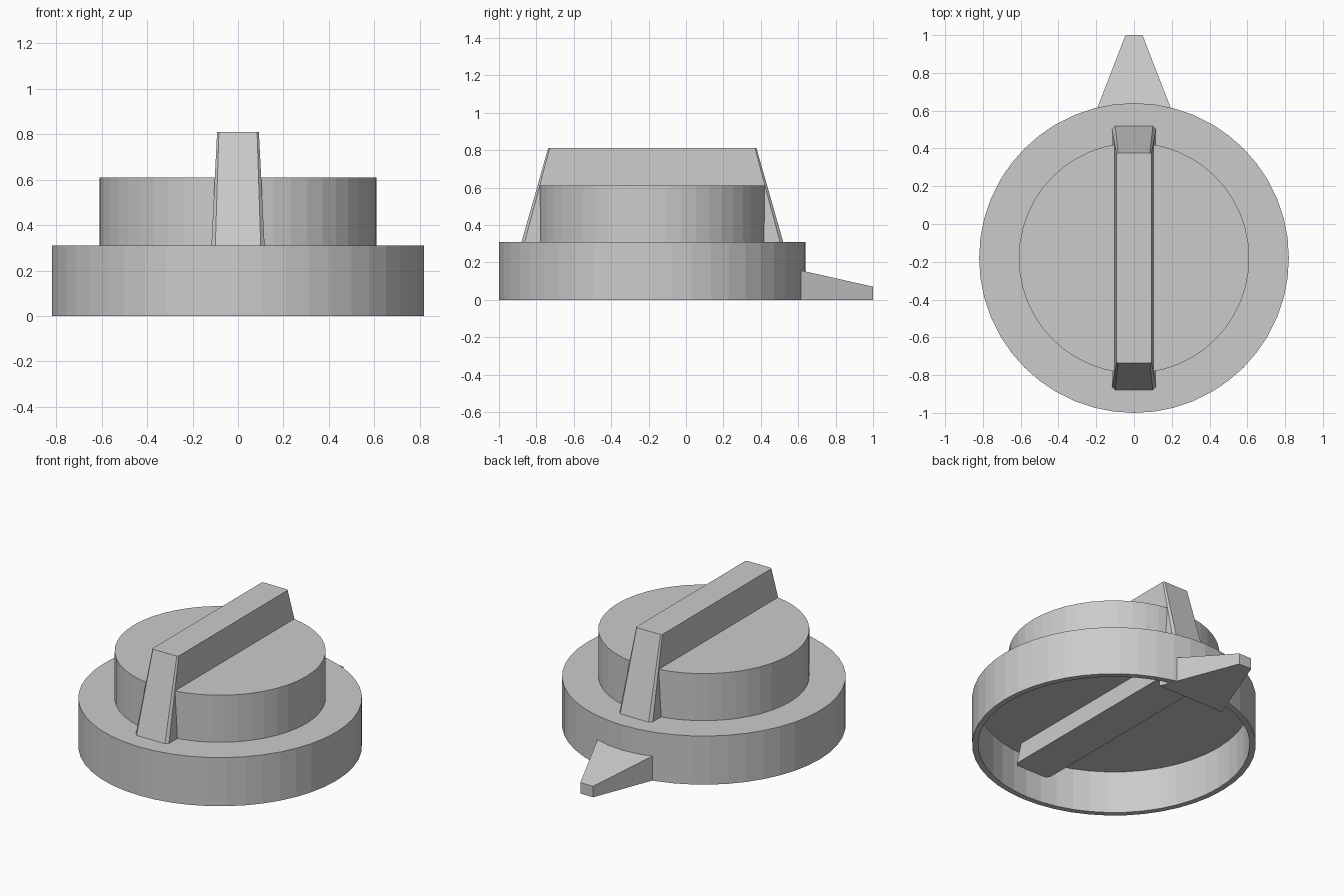
import bpy, bmesh, math

if "Cube" in bpy.data.objects:
    bpy.data.objects.remove(bpy.data.objects["Cube"])

grey = bpy.data.materials.new("light grey plastic")
grey.diffuse_color = (0.6, 0.6, 0.6, 1)
grey.use_nodes = True
grey.node_tree.nodes["Principled BSDF"].inputs["Base Color"].default_value = grey.diffuse_color
CY = -0.18      # knob axis in y
SEG = 48


def make(name, bm):
    bmesh.ops.recalc_face_normals(bm, faces=bm.faces)
    me = bpy.data.meshes.new(name)
    bm.to_mesh(me)
    bm.free()
    ob = bpy.data.objects.new(name, me)
    ob.data.materials.append(grey)
    bpy.context.collection.objects.link(ob)
    return ob


def lathe(name, profile):
    """Spin (radius, z) points around the knob axis; end loops become caps."""
    bm = bmesh.new()
    rings = [[bm.verts.new((r * math.cos(2 * math.pi * i / SEG),
                            CY + r * math.sin(2 * math.pi * i / SEG), z))
              for i in range(SEG)] for r, z in profile]
    for a, b in zip(rings, rings[1:]):
        for i in range(SEG):
            j = (i + 1) % SEG
            bm.faces.new((a[i], a[j], b[j], b[i]))
    bm.faces.new(rings[0])
    bm.faces.new(rings[-1])
    return make(name, bm)


def loft(name, lower, upper):
    """Closed solid between two outlines with matching points."""
    bm = bmesh.new()
    a = [bm.verts.new(p) for p in lower]
    b = [bm.verts.new(p) for p in upper]
    for i in range(len(a)):
        j = (i + 1) % len(a)
        bm.faces.new((a[i], a[j], b[j], b[i]))
    bm.faces.new(a)
    bm.faces.new(b)
    return make(name, bm)


def grip_outline(hx, hy, z, c=0.02):
    """Rectangle with clipped corners."""
    pts = [(hx, hy - c), (hx - c, hy), (-hx + c, hy), (-hx, hy - c),
           (-hx, -hy + c), (-hx + c, -hy), (hx - c, -hy), (hx, -hy + c)]
    return [(x, CY + y, z) for x, y in pts]


# hollow skirt, open underneath
lathe("skirt", [(0.785, 0.27), (0.785, 0), (0.82, 0), (0.82, 0.31)])

# raised hub
lathe("hub", [(0.61, 0.30), (0.61, 0.61)])

# tapered grip bar, running down through the skirt's ceiling
loft("grip_bar", grip_outline(0.125, 0.745, 0.15, 0.02),
     grip_outline(0.092, 0.557, 0.81, 0.008))

# pointer wedge, its root poking inside the skirt
back, tip = (0.235, 0.51, 0.18), (0.045, 1.0, 0.07)
ends = [[(-w, y, 0), (w, y, 0), (w, y, h), (-w, y, h)] for w, y, h in (back, tip)]
loft("pointer", *ends)
